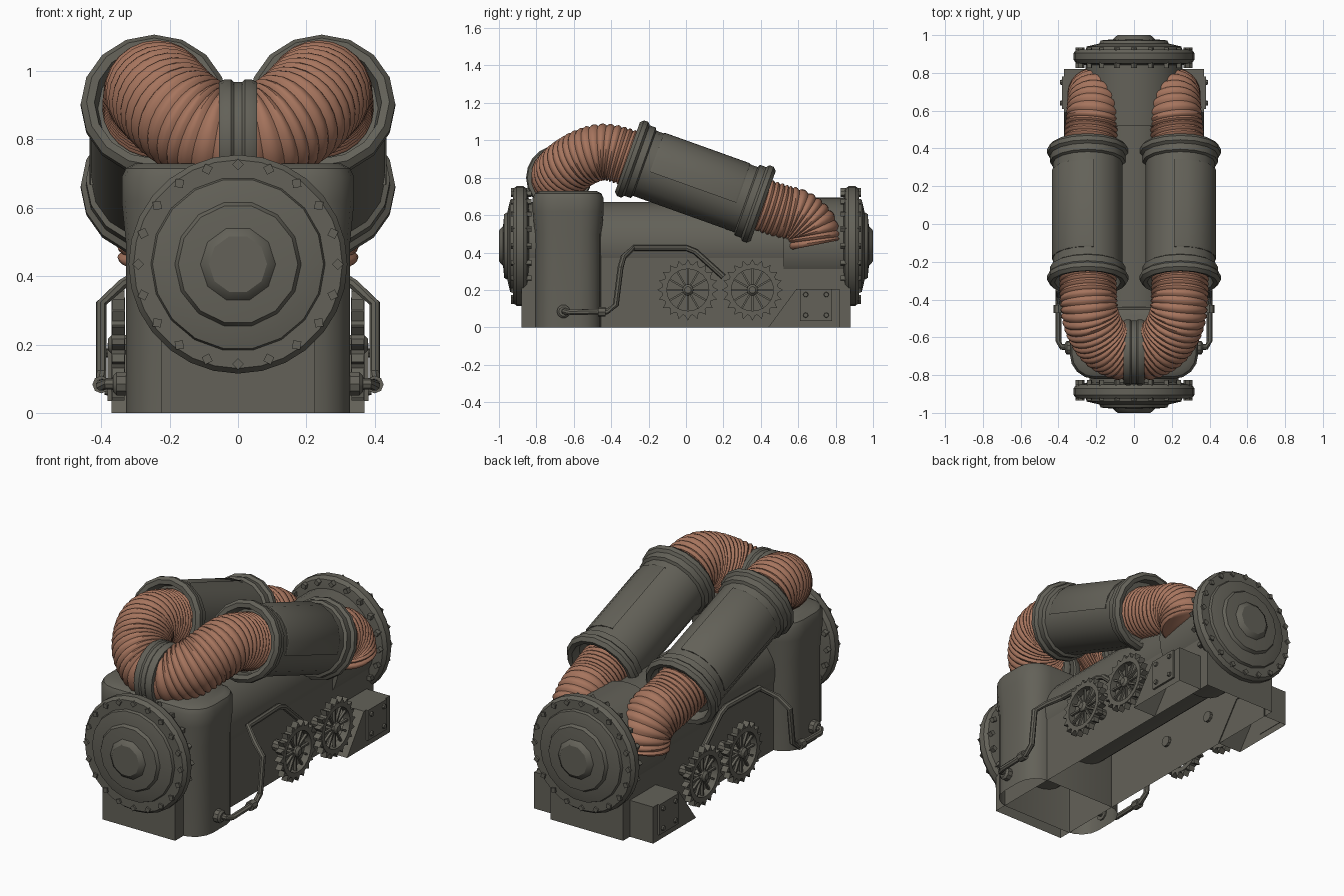
import bpy, bmesh, math
from mathutils import Vector, Matrix

if "Cube" in bpy.data.objects:
    bpy.data.objects.remove(bpy.data.objects["Cube"])


def material(name, rgb):
    m = bpy.data.materials.new(name)
    m.diffuse_color = (*rgb, 1)
    m.use_nodes = True
    m.node_tree.nodes["Principled BSDF"].inputs["Base Color"].default_value = m.diffuse_color
    return m


IRON = material("dark_iron", (0.125, 0.12, 0.098))
COPPER = material("dull_copper", (0.38, 0.175, 0.11))


def finish(name, bm, mat=IRON, angle=30):
    bmesh.ops.remove_doubles(bm, verts=bm.verts, dist=1e-5)
    bmesh.ops.recalc_face_normals(bm, faces=bm.faces)
    me = bpy.data.meshes.new(name)
    bm.to_mesh(me)
    bm.free()
    ob = bpy.data.objects.new(name, me)
    bpy.context.collection.objects.link(ob)
    me.materials.append(mat)
    bpy.ops.object.select_all(action='DESELECT')
    ob.select_set(True)
    bpy.context.view_layer.objects.active = ob
    bpy.ops.object.shade_smooth_by_angle(angle=math.radians(angle))
    return ob


def loft(bm, rings, closed=True, cap0=True, cap1=True):
    vs = [[bm.verts.new(p) for p in r] for r in rings]
    n = len(rings[0])
    for a, b in zip(vs, vs[1:]):
        for i in range(n if closed else n - 1):
            j = (i + 1) % n
            bm.faces.new((a[i], a[j], b[j], b[i]))
    if cap0:
        bm.faces.new(vs[0][::-1])
    if cap1:
        bm.faces.new(vs[-1])


def lathe(bm, prof, origin, axis, n, a0=0, a1=360, caps=True):
    # prof is (radius, distance along axis)
    axis = Vector(axis).normalized()
    u = Vector((1, 0, 0)) if abs(axis.x) < 0.9 else Vector((0, 1, 0))
    v = axis.cross(u)
    full = a1 - a0 >= 360
    angs = [math.radians(a0 + (a1 - a0) * i / n) for i in range(n if full else n + 1)]
    rings = [[Vector(origin) + axis * t + (u * math.cos(a) + v * math.sin(a)) * r
              for a in angs] for r, t in prof]
    loft(bm, rings, full, caps, caps)


def box(bm, centre, size, rot=Matrix()):
    bmesh.ops.create_cube(bm, size=1, matrix=Matrix.Translation(centre) @ rot @ Matrix.Diagonal((*size, 1)))


def spline(pts, steps):
    pts = [Vector(p) for p in pts]
    pts = [2 * pts[0] - pts[1]] + pts + [2 * pts[-1] - pts[-2]]
    out = []
    for a, b, c, d in zip(pts, pts[1:], pts[2:], pts[3:]):
        for i in range(steps):
            t = i / steps
            out.append(0.5 * (2 * b + (c - a) * t + (2 * a - 5 * b + 4 * c - d) * t * t
                              + (3 * b - a - 3 * c + d) * t ** 3))
    return out + [pts[-2]]


def resample(pts, count):
    acc = [0]
    for a, b in zip(pts, pts[1:]):
        acc.append(acc[-1] + (b - a).length)
    out, k = [], 0
    for i in range(count + 1):
        s = acc[-1] * i / count
        while k < len(pts) - 2 and acc[k + 1] < s:
            k += 1
        out.append(pts[k].lerp(pts[k + 1], (s - acc[k]) / (acc[k + 1] - acc[k])))
    return out


def sweep(bm, pts, radii, n):
    rings, u = [], None
    for i, p in enumerate(pts):
        t = (pts[min(i + 1, len(pts) - 1)] - pts[max(i - 1, 0)]).normalized()
        u = t.orthogonal() if u is None else u - t * u.dot(t)
        u.normalize()
        v = t.cross(u)
        rings.append([p + (u * math.cos(2 * math.pi * k / n) + v * math.sin(2 * math.pi * k / n)) * radii[i]
                      for k in range(n)])
    loft(bm, rings)


CZ = 0.435

# boiler drum with a wider rear section
bm = bmesh.new()
lathe(bm, [(0.235, -0.87), (0.235, 0.53)], (0, 0, CZ), (0, 1, 0), 32)
lathe(bm, [(0.258, 0.52), (0.258, 0.87)], (0, 0, CZ), (0, 1, 0), 32)
finish("boiler_drum", bm)

# open-bottomed hull skirt
bm = bmesh.new()
loft(bm, [[(x, y, z) for x, y in ((-.225, -.88), (.225, -.88), (.225, .88), (-.225, .88))]
          for z in (0, CZ)], cap0=False, cap1=False)
finish("hull_skirt", bm)


# rounded front tower, open underneath
def rounded(hx, y0, y1, r, z):
    cy, hy, out = (y0 + y1) / 2, (y1 - y0) / 2, []
    for q, (sx, sy) in enumerate(((1, 1), (-1, 1), (-1, -1), (1, -1))):
        for k in range(5):
            a = math.pi / 2 * (q + k / 4)
            out.append((sx * (hx - r) + r * math.cos(a), cy + sy * (hy - r) + r * math.sin(a), z))
    return out


bm = bmesh.new()
loft(bm, [rounded(.34 - d, -.82 + d, -.44 - d, .13 - d, z) for d, z in
          ((0.012, 0), (0.012, .5), (0, .62), (0, .69), (.012, .715), (.04, .73))], cap0=False)
finish("front_tower", bm)

# stepped end covers with bolts
COVER = [(.25, .84), (.305, .85), (.32, .87), (.32, .905), (.305, .925), (.255, .925), (.25, .94),
         (.185, .955), (.175, .972), (.11, .978), (.1, .99), (.085, 1.0)]
for side, name in ((-1, "front"), (1, "rear")):
    bm = bmesh.new()
    lathe(bm, COVER[:6], (0, 0, CZ), (0, side, 0), 28)
    lathe(bm, COVER[5:8], (0, 0, CZ), (0, side, 0), 18)
    lathe(bm, COVER[7:10], (0, 0, CZ), (0, side, 0), 14)
    lathe(bm, COVER[9:], (0, 0, CZ), (0, side, 0), 10)
    finish(name + "_cover", bm)
    bm = bmesh.new()
    for i in range(20):
        a = math.pi * i / 10
        p = (.292 * math.sin(a), side * .88, CZ + .292 * math.cos(a))
        box(bm, p, (.024, .11, .024), Matrix.Rotation(a + math.pi / 4, 4, 'Y'))
    finish(name + "_cover_bolts", bm)

# strap where the two hoses meet
bm = bmesh.new()
lathe(bm, [(.15, -.055), (.168, -.055), (.175, -.04), (.175, -.02), (.168, -.012), (.168, .012),
           (.175, .02), (.175, .04), (.168, .055), (.15, .055)], (0, -.68, .8), (1, 0, 0), 20)
finish("hose_strap", bm)

BA, BB = Vector((.245, -.285, .90)), Vector((.245, .385, .66))
for s, side in ((1, "right"), (-1, "left")):
    M = lambda p: Vector((p[0] * s, p[1], p[2]))
    a, b = M(BA), M(BB)
    L, ax = (b - a).length, (b - a).normalized()

    # inclined barrel with flanged ends
    bm = bmesh.new()
    half = [(.14, .03), (.165, .03), (.175, -.025), (.198, -.03), (.215, -.012), (.215, .012),
            (.2, .025), (.2, .06), (.185, .068)]
    lathe(bm, half + [(r, L - t) for r, t in half[::-1]], a, ax, 16)
    finish(side + "_barrel", bm)

    # raised wrap-around cover panel
    bm = bmesh.new()
    lo, hi = (-100, 10) if s > 0 else (170, 280)
    lathe(bm, [(.178, .11), (.189, .11), (.193, .12), (.193, L - .12), (.189, L - .11), (.178, L - .11)],
          a, ax, 5, lo, hi)
    finish(side + "_barrel_panel", bm)

    # ribbed hoses
    routes = {"front": ([(0, -.68, .80), (.08, -.672, .815), (.165, -.62, .865), (.222, -.52, .92),
                         (.24, -.41, .935), (.245, -.23, .88)], 24),
              "rear": ([(.24, .33, .68), (.225, .5, .625), (.215, .6, .595), (.21, .67, .53),
                        (.21, .69, .44)], 17)}
    for end, (pts, ribs) in routes.items():
        path = resample(spline([M(p) for p in pts], 12), ribs * 4)
        base = .142 if end == "front" else .132
        bm = bmesh.new()
        sweep(bm, path, [base + (0, .008, .011, .008)[i % 4] for i in range(len(path))], 24)
        finish(f"{side}_{end}_hose", bm, COPPER, 40)

    # spoked cog wheels on axles
    for y, tag in ((.01, "front"), (.355, "rear")):
        c = Vector((s * .35, y, .2))
        bm = bmesh.new()
        lathe(bm, [(.112, -.02), (.138, -.02), (.138, .02), (.112, .02), (.112, -.02)],
              c, (1, 0, 0), 24, caps=False)
        lathe(bm, [(.03, -.14), (.03, .018), (.018, .03)], c, (s, 0, 0), 10)
        for i in range(12):
            rot = Matrix.Rotation(math.pi * i / 6, 4, 'X')
            box(bm, c + rot @ Vector((0, 0, .07)), (.014, .01, .1), rot)
        for i in range(20):
            t = math.pi * i / 10
            tri = [(.134, -.13), (.164, .0), (.134, .13)]
            loft(bm, [[c + Vector((dx, r * math.cos(t + d), r * math.sin(t + d))) for r, d in tri]
                      for dx in (-.018, .018)])
        finish(f"{side}_{tag}_cog", bm)

    # side box with sloped front, bolted plate
    bm = bmesh.new()
    loft(bm, [[(s * x, y, z) for y, z in ((.44, 0), (.59, .205), (.82, .205), (.82, 0))]
              for x in (.22, .37)], cap0=False)
    bottom = [f for f in bm.faces if f.calc_center_median().z < .01]
    bmesh.ops.delete(bm, geom=bottom, context='FACES_ONLY')
    finish(side + "_side_box", bm)
    bm = bmesh.new()
    box(bm, (s * .374, .695, .12), (.014, .17, .17))
    for dy in (-.055, .055):
        for dz in (-.055, .055):
            lathe(bm, [(.014, 0), (.012, .01)], (s * .381, .695 + dy, .12 + dz), (s, 0, 0), 8)
    finish(side + "_bolted_plate", bm)

    # thin bent feed pipe with end fitting
    bm = bmesh.new()
    feed = [(.3, -.655, .085), (.385, -.65, .085), (.4, -.62, .08), (.4, -.42, .085), (.4, -.375, .12),
            (.4, -.35, .32), (.34, -.335, .375), (.26, -.28, .425), (.25, 0, .425), (.25, .05, .405),
            (.25, .2, .27)]
    sweep(bm, [M(p) for p in feed], [.016] * len(feed), 8)
    lathe(bm, [(.036, 0), (.036, .035), (.025, .045)], (s * .32, -.655, .085), (s, 0, 0), 10)
    lathe(bm, [(.026, -.02), (.026, .02)], (s * .4, -.45, .083), (0, 1, 0), 8)
    finish(side + "_feed_pipe", bm)
